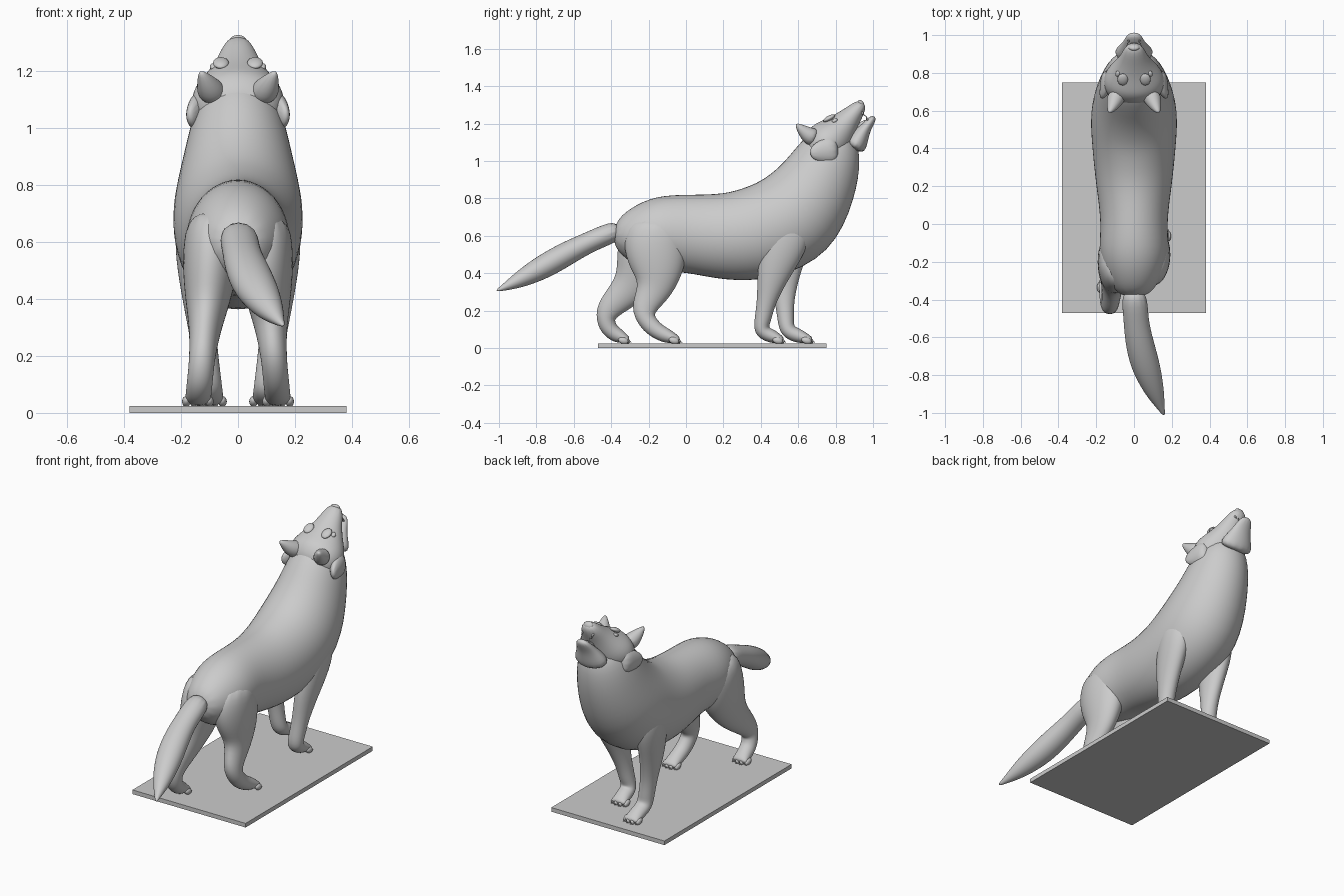
import bpy, bmesh, math
from mathutils import Vector

default = bpy.data.objects.get("Cube")
if default:
    bpy.data.objects.remove(default, do_unlink=True)

SIDES = {"left": 1, "right": -1}
RING = 12
# Keeps subdivided rings at their intended radius
SWELL = 3 / (2 + math.cos(math.tau / RING))

grey = bpy.data.materials.new("stone grey")
grey.use_nodes = True
grey.diffuse_color = (.6, .6, .6, 1)
grey.node_tree.nodes["Principled BSDF"].inputs["Base Color"].default_value = grey.diffuse_color


def finish(name, bm, smooth=True):
    """Turn a bmesh into a named, coloured object."""
    bmesh.ops.recalc_face_normals(bm, faces=bm.faces)
    for face in bm.faces:
        face.smooth = smooth
    mesh = bpy.data.meshes.new(name)
    bm.to_mesh(mesh)
    bm.free()
    mesh.materials.append(grey)
    obj = bpy.data.objects.new(name, mesh)
    bpy.context.collection.objects.link(obj)
    return obj


def loft(name, sections):
    """Skin ellipses (y, z, half depth, half width, x) set square to their own path."""
    bm = bmesh.new()
    rings = []
    for i, (y, z, depth, width, x) in enumerate(sections):
        before = sections[max(i - 1, 0)]
        after = sections[min(i + 1, len(sections) - 1)]
        along = Vector((0, after[0] - before[0], after[1] - before[1])).normalized()
        across = Vector((1, 0, 0))
        up = across.cross(along) * depth * SWELL
        across *= width * SWELL
        centre = Vector((x, y, z))
        ring = []
        for k in range(RING):
            angle = math.tau * k / RING
            ring.append(bm.verts.new(centre + up * math.cos(angle) + across * math.sin(angle)))
        rings.append(ring)
    for low, high in zip(rings, rings[1:]):
        for k in range(RING):
            bm.faces.new((low[k - 1], low[k], high[k], high[k - 1]))
    bm.faces.new(rings[0])
    bm.faces.new(rings[-1])
    obj = finish(name, bm)
    mod = obj.modifiers.new("smooth_form", 'SUBSURF')
    mod.levels = mod.render_levels = 2
    return obj


def central_loft(name, rows):
    """Loft on the middle plane, from (y, z, half depth, half width)."""
    return loft(name, [(*row, 0) for row in rows])


def blob(name, place, size, tilt=0):
    bm = bmesh.new()
    bmesh.ops.create_uvsphere(bm, u_segments=16, v_segments=10, radius=1)
    obj = finish(name, bm)
    obj.location, obj.scale = place, size
    obj.rotation_euler.x = tilt
    return obj


def spike(name, base, tip, radius):
    bm = bmesh.new()
    base, tip = Vector(base), Vector(tip)
    axis = tip - base
    bmesh.ops.create_cone(bm, cap_ends=True, segments=8, radius1=radius, radius2=radius / 8,
                          depth=axis.length)
    obj = finish(name, bm)
    obj.location = (base + tip) / 2
    obj.rotation_mode = 'QUATERNION'
    obj.rotation_quaternion = axis.to_track_quat('Z', 'Y')
    return obj


# Paw path behind the toe tips: y, z, half depth
PAW = [(-.12, .09, .042), (-.07, .065, .04), (-.02, .048, .024), (0, .04, .014)]
HIP_HEIGHT = .6


def leg(name, side, path, toe_y, splay, stride):
    """Build a leg from (y, z, half depth); the stride swings it about the hip."""
    def swing(z):
        return stride * max(0, 1 - z / HIP_HEIGHT)

    sections = []
    for y, z, depth in path + [(toe_y + y, z, depth) for y, z, depth in PAW]:
        width = max(.045, .01 + depth * .52)
        x = .12 + splay * (min(z, .5) - .25)
        sections.append((y + swing(z), z, depth, width, side * x))
    loft(name, sections)

    # Four toes with claws
    toe_z = sections[-1][1]
    paw_x = sections[-1][-1]
    for i in range(4):
        offset = i - 1.5
        x = paw_x + offset * .027
        y = toe_y + swing(toe_z) - .015 - abs(offset) * .01
        blob(f"{name}_toe_{i + 1}", (x, y, toe_z), (.015, .028, .018), -.3)
        spike(f"{name}_claw_{i + 1}", (x, y + .015, toe_z), (x, y + .035, .03), .006)


# Base plate
bm = bmesh.new()
bmesh.ops.create_cube(bm, size=1)
plate = finish("base_plate", bm, smooth=False)
plate.scale = (.76, 1.22, .025)
plate.location = (0, .14, plate.scale.z / 2)

# Torso and neck, from rump to throat
central_loft("torso_and_neck", [
    (-.39, .61, .06, .07),
    (-.3, .6, .15, .14),
    (-.15, .61, .205, .19),
    (0, .615, .205, .17),
    (.2, .59, .23, .2),
    (.4, .61, .26, .22),
    (.6, .7, .27, .235),
    (.72, .9, .21, .19),
    (.79, 1.08, .16, .15),
    (.84, 1.16, .08, .08)])

# Head and upper muzzle, raised to howl
central_loft("head", [
    (.64, 1.05, .06, .1),
    (.72, 1.07, .125, .165),
    (.79, 1.12, .12, .16),
    (.835, 1.18, .085, .11),
    (.885, 1.24, .055, .07),
    (.95, 1.315, .03, .042)])

# Open lower jaw with tongue, and the nose
central_loft("lower_jaw", [
    (.89, 1.06, .07, .12),
    (.93, 1.13, .05, .085),
    (.96, 1.18, .03, .055),
    (1.01, 1.24, .018, .035)])
blob("tongue", (0, .93, 1.19), (.03, .045, .012), .7)
blob("nose", (0, .935, 1.306), (.03, .016, .022), .6)

# Paired head details
for side, s in SIDES.items():
    loft(f"{side}_cheek_ruff", [
        (.82, 1.06, .08, .05, s * .12),
        (.74, 1.055, .07, .04, s * .14),
        (.66, 1.04, .03, .015, s * .17)])
    loft(f"{side}_ear", [
        (.7, 1.12, .05, .05, s * .09),
        (.65, 1.135, .048, .05, s * .095),
        (.585, 1.2, .008, .01, s * .13)])
    blob(f"{side}_brow", (s * .06, .765, 1.228), (.028, .035, .014), .5)
    blob(f"{side}_eye", (s * .085, .795, 1.215), (.014, .017, .011), .5)
    spike(f"{side}_upper_fang", (s * .034, .935, 1.265), (s * .034, .957, 1.24), .008)
    spike(f"{side}_lower_fang", (s * .028, .972, 1.215), (s * .028, .96, 1.245), .007)

# Tail, curving sideways more and more towards its tip
TAIL_PATH = [(-.34, .64, .06), (-.5, .575, .053), (-.62, .515, .063), (-.76, .435, .067),
             (-.89, .365, .045), (-.96, .33, .022), (-1.015, .305, .005)]
tail_sections = []
for y, z, depth in TAIL_PATH:
    curve = .35 * (y - TAIL_PATH[0][0]) ** 2
    tail_sections.append((y, z, depth, depth * 1.2, curve))
loft("tail", tail_sections)

# Legs: the right pair repeats the left pair, swung into a wider stance
HIND_PATH = [(-.15, .7, .14), (-.17, .56, .175), (-.15, .42, .145), (-.16, .31, .09),
             (-.24, .2, .065), (-.2, .13, .05)]
FRONT_PATH = [(.56, .7, .11), (.54, .57, .12), (.47, .42, .095), (.43, .25, .048),
              (.41, .15, .045)]
for side, s in SIDES.items():
    steps_out = side == "right"
    leg(f"{side}_hind_leg", s, HIND_PATH, -.035, -.1, -.29 * steps_out)
    leg(f"{side}_front_leg", s, FRONT_PATH, .52, .12, .165 * steps_out)
